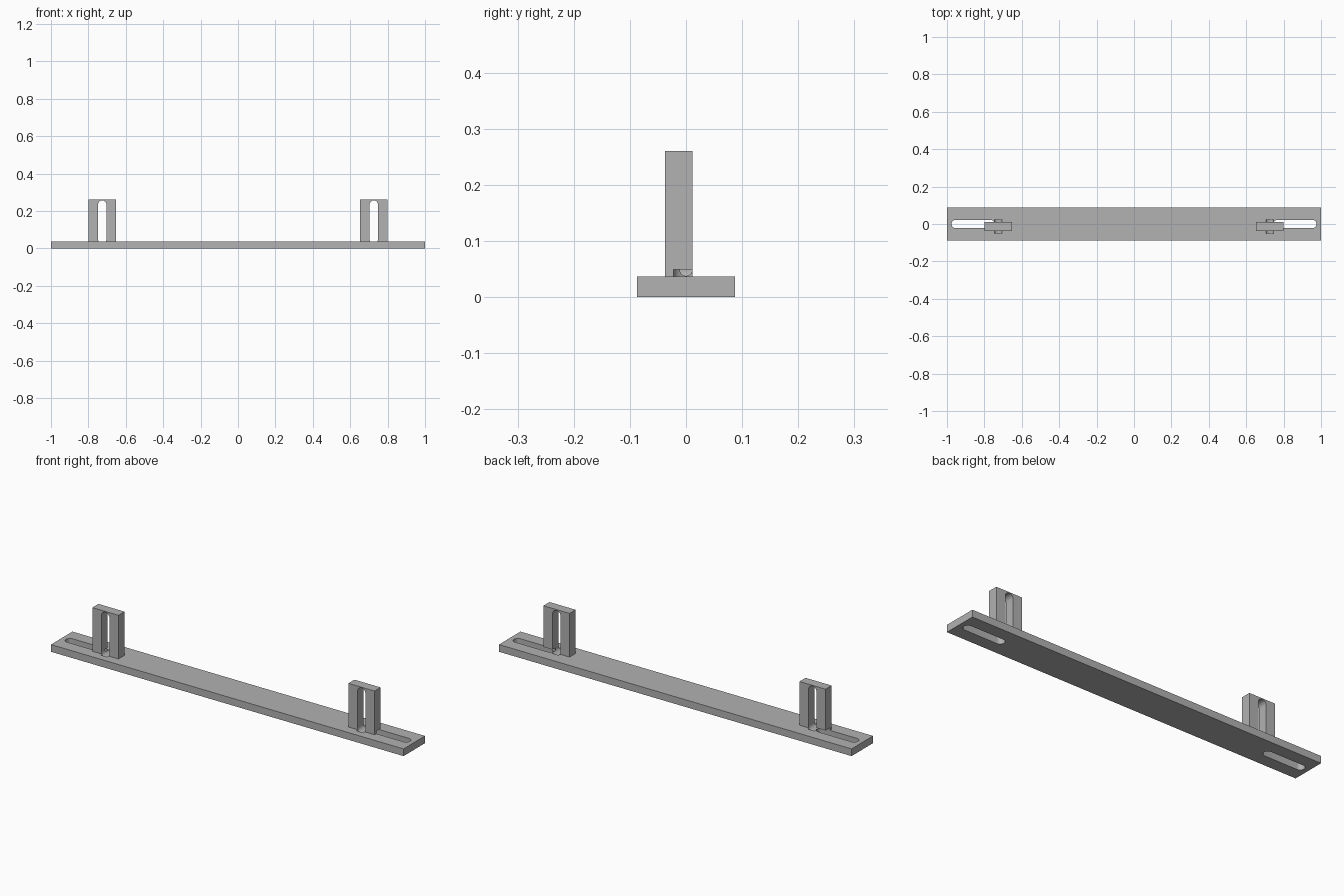
import bpy
import bmesh
from math import sin, cos, pi, radians
from mathutils import Vector

if "Cube" in bpy.data.objects:
    bpy.data.objects.remove(bpy.data.objects["Cube"])

# Shared dimensions
PLATE_W, PLATE_T = 0.174, 0.037
BRACKET_X, BRACKET_Y = 0.726, -0.0125
BRACKET_W, BRACKET_D, BRACKET_TOP = 0.148, 0.049, 0.261
SLOT_R, SLOT_SPAN, OVERCUT = 0.0225, 0.185, 0.0125

grey = bpy.data.materials.new("plain grey")
grey.use_nodes = True
grey.diffuse_color = (0.445, 0.445, 0.445, 1)
grey.node_tree.nodes["Principled BSDF"].inputs["Base Color"].default_value = grey.diffuse_color


def mesh_object(name, bm):
    bmesh.ops.recalc_face_normals(bm, faces=bm.faces)
    mesh = bpy.data.meshes.new(name)
    bm.to_mesh(mesh)
    bm.free()
    mesh.materials.append(grey)
    obj = bpy.data.objects.new(name, mesh)
    bpy.context.collection.objects.link(obj)
    return obj


def box(name, low, high):
    bm = bmesh.new()
    bmesh.ops.create_cube(bm, size=1)
    low, high = Vector(low), Vector(high)
    bmesh.ops.scale(bm, vec=high - low, verts=bm.verts)
    bmesh.ops.translate(bm, vec=(low + high) / 2, verts=bm.verts)
    return mesh_object(name, bm)


def slot_cutter(name, start, along, across, depth, steps=16):
    """Round-ended bar: outline in the along/across plane, extruded by depth."""
    along, across = Vector(along), Vector(across)
    bm = bmesh.new()
    verts = []
    for centre, first in ((SLOT_SPAN, -pi / 2), (0, pi / 2)):
        for i in range(steps + 1):
            a = first + pi * i / steps
            verts.append(bm.verts.new(Vector(start) + along * (centre + SLOT_R * cos(a))
                                      + across * SLOT_R * sin(a)))
    face = bm.faces.new(verts)
    result = bmesh.ops.extrude_face_region(bm, geom=[face])
    moved = [v for v in result["geom"] if isinstance(v, bmesh.types.BMVert)]
    bmesh.ops.translate(bm, vec=depth, verts=moved)
    return mesh_object(name, bm)


def cut(obj, cutter):
    bpy.context.view_layer.objects.active = obj
    mod = obj.modifiers.new("slot", 'BOOLEAN')
    mod.operation = 'DIFFERENCE'
    mod.solver = 'EXACT'
    mod.object = cutter
    bpy.ops.object.modifier_apply(modifier=mod.name)


# Base plate and one upright bracket at each end
plate = box("base_plate", (-1, -PLATE_W / 2, 0), (1, PLATE_W / 2, PLATE_T))
parts = [plate]
cutters = []
for side, label in ((-1, "right"), (1, "left")):
    x = side * BRACKET_X
    bracket = box(label + "_bracket",
                  (x - BRACKET_W / 2, BRACKET_Y - BRACKET_D / 2, PLATE_T),
                  (x + BRACKET_W / 2, BRACKET_Y + BRACKET_D / 2, BRACKET_TOP))
    parts.append(bracket)

    # Lengthwise slot through the plate, notching the bracket's outer leg
    flat = slot_cutter(label + "_plate_slot_cutter", (side * 0.768, 0, -OVERCUT),
                       (side, 0, 0), (0, 1, 0), (0, 0, PLATE_T + 2 * OVERCUT))
    # Upright slot through the bracket, leaving a shallow groove in the plate
    upright = slot_cutter(label + "_bracket_slot_cutter",
                          (x, BRACKET_Y - BRACKET_D / 2 - OVERCUT, 0.049),
                          (0, 0, 1), (1, 0, 0), (0, BRACKET_D + 2 * OVERCUT, 0))
    for cutter in (flat, upright):
        cut(bracket, cutter)
        cut(plate, cutter)
        cutters.append(cutter)

for cutter in cutters:
    bpy.data.objects.remove(cutter)

# Smooth slot ends, crisp edges elsewhere
bpy.ops.object.select_all(action='DESELECT')
for part in parts:
    part.select_set(True)
bpy.context.view_layer.objects.active = plate
bpy.ops.object.shade_smooth_by_angle(angle=radians(30))
